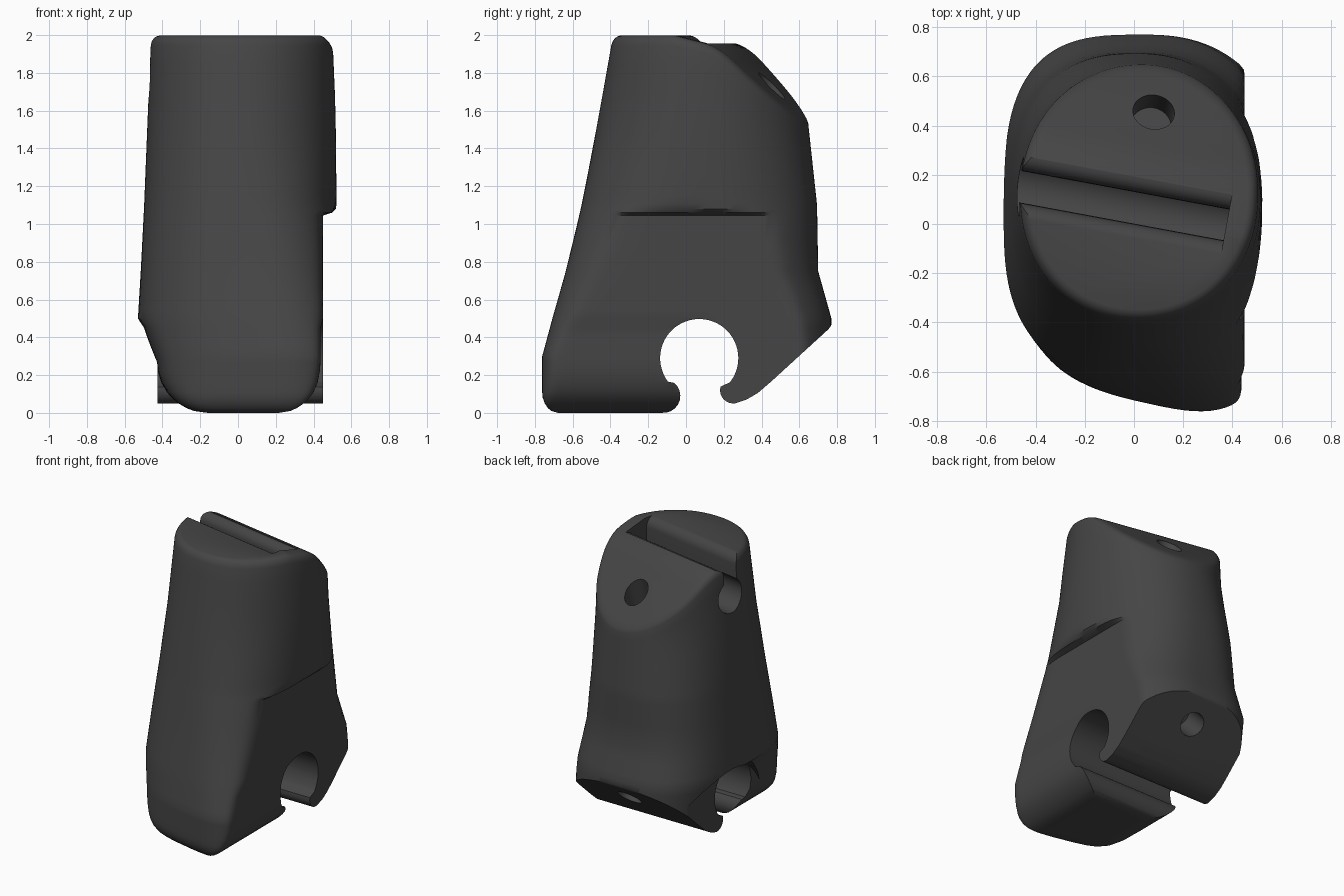
import bpy, bmesh
from math import sin, cos, pi, sqrt, radians, copysign
from mathutils import Vector, Matrix

if "Cube" in bpy.data.objects:
    bpy.data.objects.remove(bpy.data.objects["Cube"])

TURN = radians(-10.5)      # the upper end is turned slightly about z


def make_object(name, bm):
    bmesh.ops.recalc_face_normals(bm, faces=bm.faces)
    mesh = bpy.data.meshes.new(name)
    bm.to_mesh(mesh)
    bm.free()
    ob = bpy.data.objects.new(name, mesh)
    bpy.context.collection.objects.link(ob)
    return ob


def prism(name, pts, x0, x1, turn=0.0):
    """Extrude a (y, z) outline along x, then turn it about z."""
    bm = bmesh.new()
    rot = Matrix.Rotation(turn, 4, 'Z')
    a, b = ([bm.verts.new(rot @ Vector((x, y, z))) for y, z in pts] for x in (x0, x1))
    n = len(pts)
    bm.faces.new(a)
    bm.faces.new(b)
    for i in range(n):
        bm.faces.new((a[i], a[(i + 1) % n], b[(i + 1) % n], b[i]))
    return make_object(name, bm)


def arc(cy, cz, r, a0, a1, n):
    return [(cy + r * cos(radians(a0 + (a1 - a0) * i / n)),
             cz + r * sin(radians(a0 + (a1 - a0) * i / n))) for i in range(n + 1)]


def rod(name, centre, direction, r, depth):
    bm = bmesh.new()
    m = Matrix.Translation(centre) @ Vector(direction).to_track_quat('Z', 'Y').to_matrix().to_4x4()
    bmesh.ops.create_cone(bm, cap_ends=True, segments=32, radius1=r, radius2=r, depth=depth, matrix=m)
    return make_object(name, bm)


def cut(target, tool):
    mod = target.modifiers.new("cut", 'BOOLEAN')
    mod.operation, mod.solver, mod.object = 'DIFFERENCE', 'EXACT', tool
    bpy.context.view_layer.objects.active = target
    bpy.ops.object.modifier_apply(modifier=mod.name)
    bpy.data.objects.remove(tool)


def soft_min(a, b, k):
    h = max(k - abs(a - b), 0) / k
    return min(a, b) - h * h * k / 4


def ramp(z, z0, z1):
    return min(max((z - z0) / (z1 - z0), 0), 1)


def quarter(t):
    """Quarter-round falloff: 0 at t = 0, 1 at t = 1."""
    return 1 - sqrt(1 - t * t)


def top_height(v):
    """Height of the upper end: flat in front, sloping at the back."""
    return soft_min(2 - .25 * max(v - .02, 0), 2.194 - v, .06)


# Body extents: z, left, right, front, back
KEYS = [
    (0.00, -.50, .61, -.73, .70),
    (0.30, -.50, .62, -.73, .77),
    (0.50, -.53, .60, -.685, .77),
    (0.75, -.515, .56, -.625, .70),
    (1.10, -.497, .522, -.55, .694),
    (1.60, -.477, .517, -.457, .64),
    (2.00, -.46, .50, -.386, .62),
]


def extents(z):
    for lo, hi in zip(KEYS, KEYS[1:]):
        if z <= hi[0]:
            t = ramp(z, lo[0], hi[0])
            return [p + (q - p) * t for p, q in zip(lo[1:], hi[1:])]


def body_point(c, s, z, inset):
    """Squarish oval, skewed in front, flattened on the right below the step."""
    xl, xr, yf, yb = extents(z)
    yf += .085 * quarter(1 - ramp(z, 0, .11))
    xc, yc = (xl + xr) / 2, (yf + yb) / 2
    a, b = (xr - xl) / 2 - inset, (yb - yf) / 2 - inset
    low = 1 - ramp(z, .3, 1.5)
    e = 2.1 + low * (.9 if s < 0 else .45 if c > 0 else 1.2)
    x = xc + a * copysign(abs(c) ** (2 / e), c)
    y = yc + b * copysign(abs(s) ** (2 / e), s) - .22 * low * (x - xc) * max(-s, 0)
    if z < 1.15:
        x = soft_min(x, .45 + .1 * sqrt(ramp(z, 1.045, 1.11)), .02 if s > 0 else .05)
    if z < .5 and y < .12:      # rounded toe underside
        toe = quarter(1 - ramp(z, 0, .3))
        x = soft_min(x, .455 - .24 * toe, .06)
        x = -soft_min(-x, .44 + .12 * ramp(z, .27, .5) - .28 * toe, .12)
    return x, y


def section(level, n=112):
    pts = []
    inset = .045 * quarter(ramp(level, 1.945, 2))
    for i in range(n):
        c, s = cos(2 * pi * (i + .5) / n), sin(2 * pi * (i + .5) / n)
        z = level
        x, y = body_point(c, s, z, inset)
        if level > 1.15:        # upper sections follow the sloped end
            for _ in range(4):
                v = y * cos(TURN) - x * sin(TURN)
                z = 1.15 + (level - 1.15) * (top_height(v) - 1.15) / .85
                x, y = body_point(c, s, z, inset)
        pts.append((x, y, z))
    return pts


# Lofted body, closed above the sloped end and then trimmed to it
LEVELS = [0, .01, .025, .05, .08, .11, .16, .22, .27, .3, .35, .4, .45, .5, .55, .65, .75, .9,
          1.045, 1.06, 1.08, 1.11, 1.15, 1.3, 1.5, 1.7, 1.85, 1.945, 1.965, 1.982, 1.993, 2]
rows = [section(z) for z in LEVELS]
rows.append([(x, y, 2.1) for x, y, z in rows[-1]])
bm = bmesh.new()
rings = [[bm.verts.new(p) for p in row] for row in rows]
for lo, hi in zip(rings, rings[1:]):
    for i in range(len(lo)):
        j = (i + 1) % len(lo)
        bm.faces.new((lo[i], lo[j], hi[j], hi[i]))
bm.faces.new(rings[0])
bm.faces.new(rings[-1])
body = make_object("clip_body", bm)

slope = [(-.9, 2.3)] + [(v, top_height(v) - .002)
                        for v in [-.9, .02] + [.06 + .02 * i for i in range(15)] + [.95]]
cut(body, prism("upper_slope_cutter", slope + [(.95, 2.3)], -.9, .9, TURN))

# Flat recess on the left, around the lower bore
recess = [(.22 + .55 * (y - .25), z * .62 - .1) for y, z in arc(.25, 0, 1, 180, 0, 24)]
cut(body, prism("left_recess", recess, -.8, -.425))

# Lower bore, its open mouth with rounded jaws, and the slanted back face
jaw = [(-.14, -.1), (-.14, 0)] + arc(-.12, .09, .09, -80, 50, 8)
jaw += arc(.07, .29, .207, 217, -38, 40)
jaw += arc(.25, .12, .07, 165, 280, 8) + [(.32, .07), (.38, .105), (.45, .165)]
jaw += arc(.70, .495, .075, -45, 10, 5) + [(.95, .52), (.95, -.1)]
cut(body, prism("lower_jaw_cutter", jaw, -.9, .9))

# Keyhole channel with rounded lips, open to the left
channel = [(-.07, 2.1)] + arc(-.07, 1.93, .07, 90, 0, 8)
channel += arc(.065, 1.735, .12, 122, 418, 32)
channel += arc(.19, 1.89, .06, 180, 90, 8) + [(.19, 2.1)]
cut(body, prism("upper_channel_cutter", channel, -.9, .37, TURN))

# Blind round holes in the two slanted faces
cut(body, rod("upper_hole_cutter", (.08, .455, 1.73), (.05, .25, .95), .085, .5))
cut(body, rod("lower_hole_cutter", (.02, .61, .33), (0, .7, -.7), .085, .4))

# Dark grey finish
dark = bpy.data.materials.new("dark_grey")
dark.diffuse_color = (.06, .06, .06, 1)
dark.use_nodes = True
dark.node_tree.nodes["Principled BSDF"].inputs["Base Color"].default_value = dark.diffuse_color
body.data.materials.clear()
body.data.materials.append(dark)

bpy.ops.object.select_all(action='DESELECT')
body.select_set(True)
bpy.context.view_layer.objects.active = body
bpy.ops.object.shade_smooth_by_angle(angle=radians(30))
